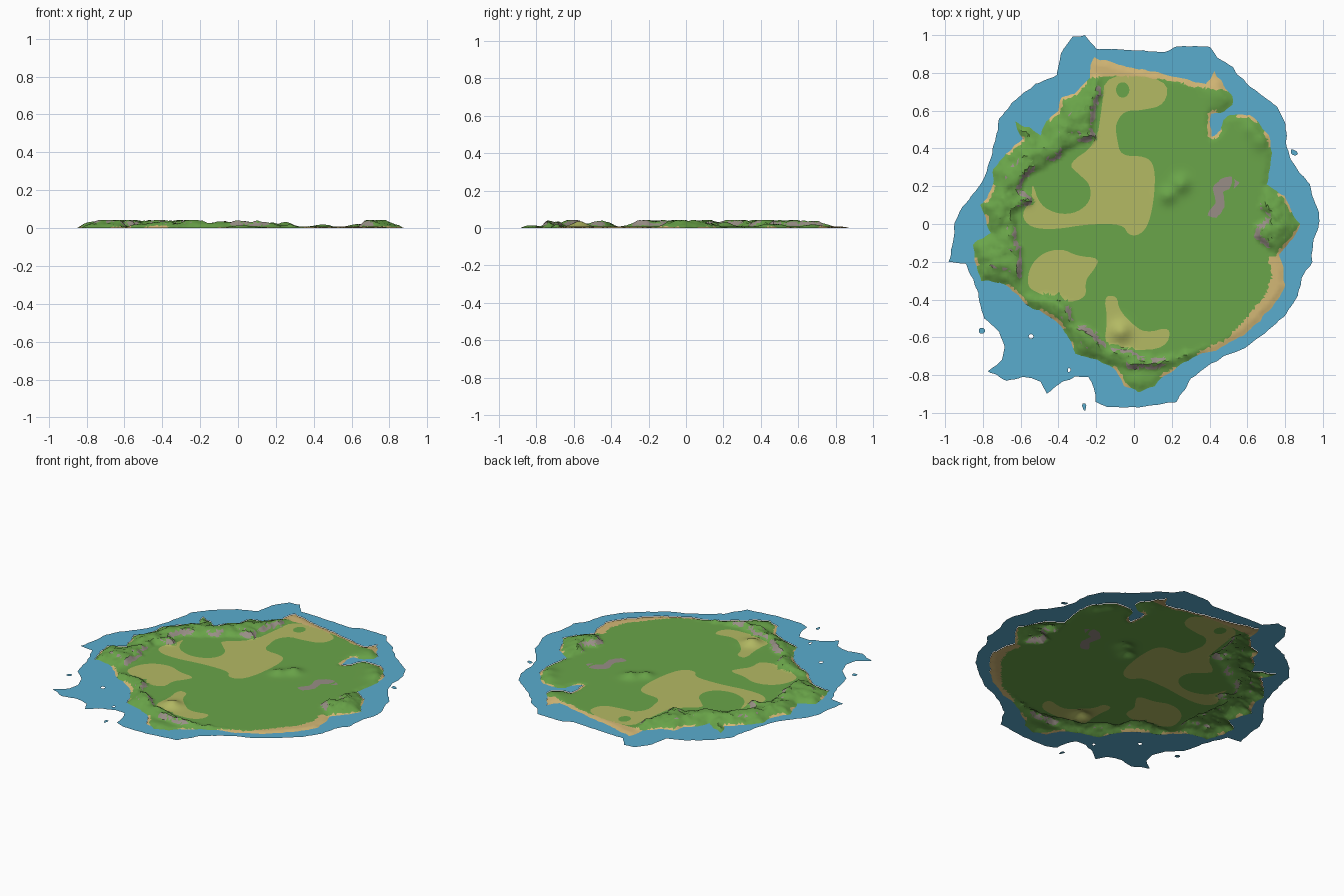
import bpy, math, random
from mathutils import Vector, noise, kdtree, geometry

if "Cube" in bpy.data.objects:
    bpy.data.objects.remove(bpy.data.objects["Cube"])

random.seed(4)

# Outlines in hundredths of a unit: x, y, x, y ...
WATER = [-33,99, -26,100, -20,93, -2,92, 16,91, 23,94, 40,94, 44,88, 52,83, 59,75, 68,68, 76,62, 80,53,
         81,40, 83,34, 86,29, 93,21, 95,13, 98,5, 98,-2, 95,-8, 94,-20, 89,-29, 87,-38, 79,-49, 69,-58,
         58,-66, 48,-70, 38,-76, 30,-82, 23,-94, 3,-97, -14,-97, -20,-94, -21,-87, -24,-81, -31,-81,
         -39,-84, -46,-90, -50,-83, -59,-81, -67,-83, -77,-78, -70,-72, -69,-65, -71,-57, -79,-50,
         -82,-41, -84,-32, -89,-21, -98,-20, -96,-8, -95,1, -91,9, -84,17, -79,25, -76,34, -73,45,
         -71,56, -63,66, -52,74, -41,79, -39,90]
LAND = [-21,88, -10,85, -2,83, 9,81, 30,76, 38,74, 43,81, 47,75, 52,68, 52,63, 48,60, 41,59, 40,54, 41,46,
        46,49, 47,55, 52,58, 61,58, 66,53, 71,47, 73,37, 70,21, 79,15, 82,8, 88,0, 84,-8, 77,-16, 79,-23,
        80,-32, 76,-40, 69,-49, 59,-58, 43,-67, 32,-70, 22,-76, 15,-81, 11,-86, 2,-89, -6,-85, -9,-78,
        -18,-72, -31,-69, -36,-58, -44,-49, -58,-42, -65,-34, -71,-31, -81,-30, -84,-21, -85,-11, -76,-5,
        -79,5, -81,10, -76,18, -74,29, -68,37, -59,45, -63,54, -56,51, -50,47, -47,54, -40,60, -38,67,
        -31,69, -23,77, -23,84]
# Raised ground, bounded by its inland cliff line
WEST_UPLAND = [-17,78, -17,68, -20,55, -20,45, -35,38, -45,30, -56,25, -60,18, -53,15, -53,10, -62,6, -62,-3,
               -58,-12, -58,-24, -60,-36, -50,-37, -40,-37, -33,-42, -30,-52, -22,-55, -16,-62, -5,-65,
               5,-68, 12,-70, 25,-67, 38,-64, 40,-70, 12,-78, -10,-77, -20,-80, -50,-70, -100,-40,
               -100,50, -70,80, -25,83]
EAST_UPLAND = [70,25, 66,10, 70,4, 63,0, 63,-8, 70,-14, 78,-17, 95,-12, 95,10, 85,25]
# Painted ground patches
DRY = [[-15,80, 18,77, 17,63, 3,60, -5,60, -10,53, -9,45, -7,36, 6,36, 11,31, 11,16, 8,0, 3,-6, -3,-6,
        -6,0, -24,0, -42,-3, -55,-2, -60,5, -54,13, -54,23, -50,10, -40,5, -30,6, -23,12, -23,21,
        -30,27, -35,32, -20,42, -17,62],
       [-55,-22, -48,-15, -38,-13, -30,-17, -18,-18, -21,-24, -26,-30, -25,-39, -36,-42, -50,-37, -57,-33],
       [-16,-38, -9,-38, -8,-45, -2,-52, 6,-58, 20,-54, 17,-66, -2,-67, -16,-65, -14,-50]]
SPOT = [-10,71, -8,75, -4,75, -2,71, -4,67, -8,67]
ROCK = [[41,19, 46,24, 52,25, 51,19, 47,17, 48,9, 44,3, 39,5, 43,11], [53,24, 56,22, 53,19]]
SAND = [[-25,92, 52,92, 51,70, 45,71, 30,73, 20,76, 0,78, -10,79, -25,77],
        [71,-17, 73,-28, 70,-37, 60,-49, 50,-60, 35,-68, 28,-80, 95,-60, 95,-17]]
ISLETS = [[-82,-55, -79,-55, -79,-58, -82,-58], [-28,-95, -25,-95, -26,-100], [83,40, 87,38, 86,36, 83,37]]
HOLES = [[-56,-59, -54,-58, -53,-60, -55,-61], [-35,-76, -33,-77, -35,-79]]
# Separate mounds: x, y, radius, height
MOUNDS = [(.25, .21, .055, .026), (.18, .15, .05, .022), (-.07, -.57, .06, .030), (-.57, .13, .04, .012),
          (.45, .68, .07, .012), (.67, .44, .06, .016), (.62, .50, .05, .012), (.02, -.83, .06, .008)]


def points(flat):
    return [Vector((x / 100, y / 100)) for x, y in zip(flat[::2], flat[1::2])]


def rounded(pts, times=2):
    """Corner cutting for soft patch borders."""
    for _ in range(times):
        pts = [q for a, b in zip(pts, pts[1:] + pts[:1]) for q in (a.lerp(b, .25), a.lerp(b, .75))]
    return pts


def resample(pts, step):
    out = []
    for a, b in zip(pts, pts[1:] + pts[:1]):
        n = max(1, math.ceil((b - a).length / step))
        out += [a.lerp(b, i / n) for i in range(n)]
    return out


def ragged(pts, amp):
    """Small natural wobble along a shoreline."""
    return [p + amp * noise.noise_vector(p.to_3d() * 22).to_2d() for p in resample(pts, .018)]


def region(pts):
    xs, ys = [p.x for p in pts], [p.y for p in pts]
    edges = [(a.x, a.y, b.x, b.y) for a, b in zip(pts, pts[1:] + pts[:1])]
    box = min(xs), max(xs), min(ys), max(ys)

    def inside(x, y):
        if not (box[0] <= x <= box[1] and box[2] <= y <= box[3]):
            return False
        hit = False
        for ax, ay, bx, by in edges:
            if (ay > y) != (by > y) and x < (bx - ax) * (y - ay) / (by - ay) + ax:
                hit = not hit
        return hit
    return inside


def distance_to(pts):
    fine = resample(pts, .004)
    tree = kdtree.KDTree(len(fine))
    for i, p in enumerate(fine):
        tree.insert(p.to_3d(), i)
    tree.balance()
    return lambda x, y: tree.find((x, y, 0))[2]


def ease(t):
    t = max(0, min(1, t))
    return t * t * (3 - 2 * t)


water_line = ragged(points(WATER), .008)
coast = ragged(points(LAND), .012)
uplands = [ragged(points(u), .018) for u in (WEST_UPLAND, EAST_UPLAND)]
dry = [rounded(points(p)) for p in DRY]
spot = rounded(points(SPOT))
rock = [ragged(points(p), .012) for p in ROCK]
sand = [ragged(points(p), .008) for p in SAND]
islets = [rounded(points(p), 1) for p in ISLETS]
holes = [rounded(points(p), 1) for p in HOLES]

in_water, in_land, in_spot = region(water_line), region(coast), region(spot)
in_dry, in_rock, in_sand = [[region(p) for p in g] for g in (dry, rock, sand)]
in_islet, in_hole, in_upland = [[region(p) for p in g] for g in (islets, holes, uplands)]
coast_dist = distance_to(coast)
upland_dist = [distance_to(u) for u in uplands]


def hit(group, x, y):
    return any(f(x, y) for f in group)


def height(x, y):
    d = coast_dist(x, y)
    z = .007 * ease(d / .03)
    for inside, dist in zip(in_upland, upland_dist):
        if inside(x, y):
            n = noise.fractal(Vector((x * 11, y * 11, 3)), .7, 2.1, 4)
            z += min(.036, .034 * ease(dist(x, y) / .045) * ease((d + .02) / .12) * (.88 + .5 * n)) * ease(d / .02)
    for mx, my, r, h in MOUNDS:
        q = ((x - mx) ** 2 + (y - my) ** 2) / (r * r)
        if q < 4:
            z += h * math.exp(-q * 1.5) * ease(d / .04)
    return max(0, min(z, .044))


# Triangulate shorelines, patch borders and a jittered field of ground points together
verts, edges = [], []
for loop in [water_line, coast, spot] + dry + rock + islets + holes:
    s = len(verts)
    verts += loop
    edges += [(s + i, s + (i + 1) % len(loop)) for i in range(len(loop))]
STEP = .0145
for i in range(-62, 63):
    for j in range(-64, 64):
        x, y = (i + random.uniform(-.3, .3)) * STEP, (j + random.uniform(-.3, .3)) * STEP
        if in_land(x, y) and coast_dist(x, y) > .006:
            verts.append(Vector((x, y)))
tv, _, tris = geometry.delaunay_2d_cdt(verts, edges, [], 0, 1e-5)[:3]

colours = {"water_blue": (.102, .413, .617), "grass_green": (.144, .376, .067), "dry_grass": (.456, .491, .127),
           "beach_sand": (.658, .479, .181), "cliff_grey": (.314, .270, .238)}
mats = {}
for name, c in colours.items():
    mats[name] = bpy.data.materials.new(name)
    mats[name].diffuse_color = (*c, 1)


def ground(x, y, nz):
    """Ground slot: 0 grass, 1 dry grass, 2 sand, 3 rock."""
    d = coast_dist(x, y)
    n = noise.noise(Vector((x * 9, y * 9, 7)))
    if hit(in_sand, x, y) or (d < .014 and n > -.05):
        return 2
    if hit(in_rock, x, y):
        return 3
    if hit(in_upland, x, y):
        return 3 if nz < .80 and n > -.25 and d > .03 else 0
    return 1 if hit(in_dry, x, y) and not in_spot(x, y) else 0


def make(name, faces, z_of, names, slot_of=None):
    used = sorted({v for f in faces for v in f})
    index = {v: i for i, v in enumerate(used)}
    mesh = bpy.data.meshes.new(name)
    mesh.from_pydata([(tv[v].x, tv[v].y, z_of(tv[v].x, tv[v].y)) for v in used], [],
                     [[index[v] for v in f] for f in faces])
    for m in names:
        mesh.materials.append(mats[m])
    if slot_of:
        for p in mesh.polygons:
            p.material_index = slot_of(p.center.x, p.center.y, p.normal.z)
    obj = bpy.data.objects.new(name, mesh)
    bpy.context.collection.objects.link(obj)
    return obj


land_faces, water_faces = [], []
for f in tris:
    c = sum((tv[v] for v in f), Vector((0, 0))) / 3
    if in_land(c.x, c.y):
        land_faces.append(f)
    elif (in_water(c.x, c.y) and not hit(in_hole, c.x, c.y)) or hit(in_islet, c.x, c.y):
        water_faces.append(f)

# Shallow water ring and the island itself
make("shallow_water", water_faces, lambda x, y: .003, ["water_blue"])
land = make("island_ground", land_faces, height,
            ["grass_green", "dry_grass", "beach_sand", "cliff_grey"], ground)
bpy.context.view_layer.objects.active = land
land.select_set(True)
bpy.ops.object.shade_smooth_by_angle(angle=math.radians(32))

for m in bpy.data.materials:
    if m.users and not m.is_grease_pencil:
        m.use_nodes = True
        m.node_tree.nodes["Principled BSDF"].inputs["Base Color"].default_value = m.diffuse_color
